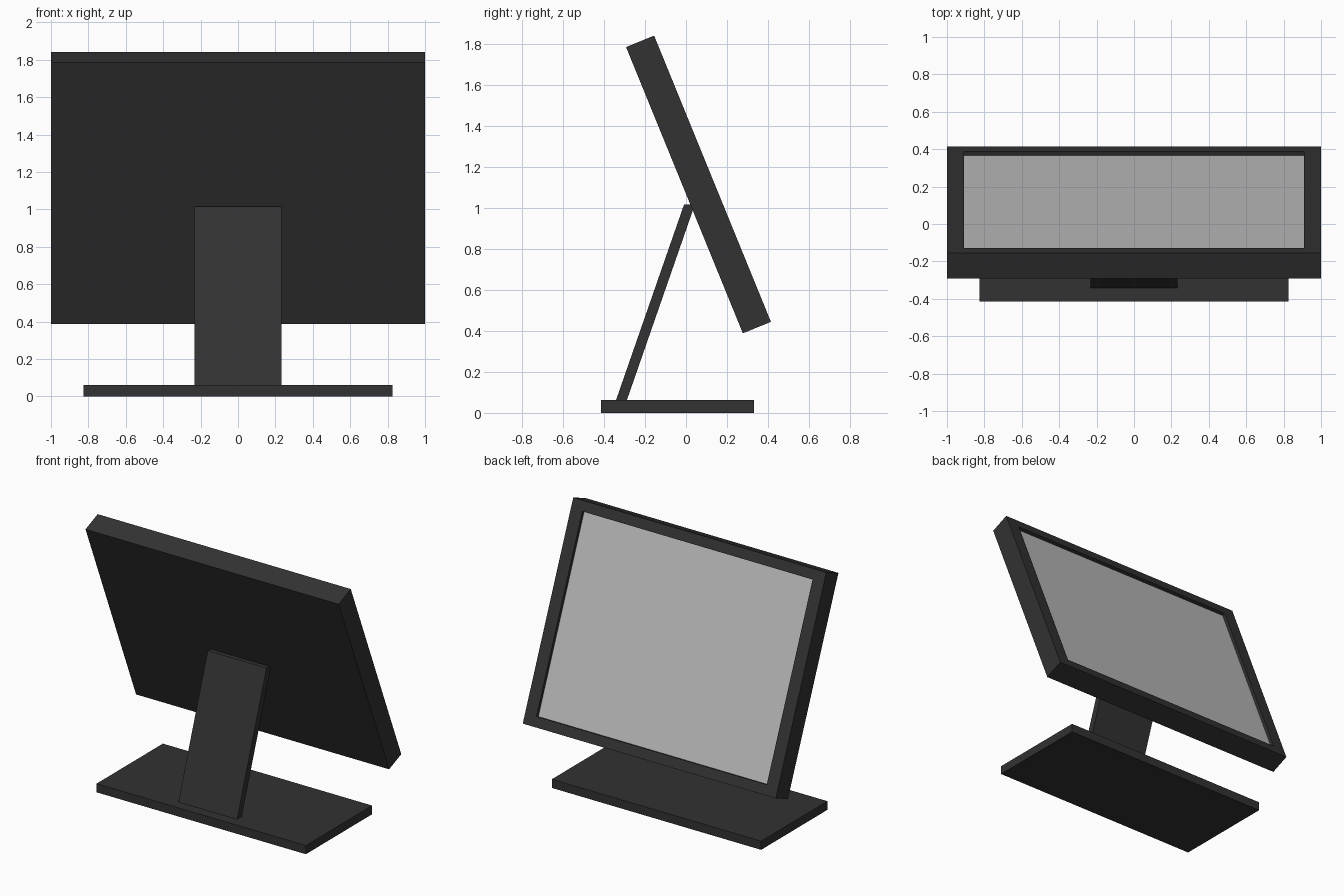
import bpy, bmesh, math
from mathutils import Matrix, Vector

if "Cube" in bpy.data.objects:
    bpy.data.objects.remove(bpy.data.objects["Cube"])


def material(name, value):
    m = bpy.data.materials.new(name)
    m.diffuse_color = (value, value, value, 1)
    m.use_nodes = True
    m.node_tree.nodes["Principled BSDF"].inputs["Base Color"].default_value = m.diffuse_color
    return m


dark = material("dark plastic", 0.032)
grey = material("screen grey", 0.50)


def finish(name, bm, mats):
    bmesh.ops.recalc_face_normals(bm, faces=bm.faces[:])
    me = bpy.data.meshes.new(name)
    bm.to_mesh(me)
    bm.free()
    for m in mats:
        me.materials.append(m)
    ob = bpy.data.objects.new(name, me)
    bpy.context.collection.objects.link(ob)
    return ob


def side_profile(name, pts, half_width):
    """Extrude a (y, z) side profile across x."""
    bm = bmesh.new()
    face = bm.faces.new([bm.verts.new((-half_width, y, z)) for y, z in pts])
    ext = bmesh.ops.extrude_face_region(bm, geom=[face])
    verts = [g for g in ext["geom"] if isinstance(g, bmesh.types.BMVert)]
    bmesh.ops.translate(bm, verts=verts, vec=(2 * half_width, 0, 0))
    return finish(name, bm, [dark])


# Base plate and leaning stand with level ends
side_profile("base", [(-0.415, 0), (0.333, 0), (0.333, 0.062), (-0.415, 0.062)], 0.827)
side_profile("stand", [(-0.343, 0.058), (-0.290, 0.058), (0.043, 1.016), (-0.010, 1.016)], 0.232)

# Tilted display housing with a recessed screen
W, T, H = 2.0, 0.148, 1.509
bm = bmesh.new()
bmesh.ops.create_cube(bm, size=1, matrix=Matrix.Diagonal((W, T, H, 1)))
bm.normal_update()
screen = max(bm.faces, key=lambda f: f.normal.y)
bmesh.ops.inset_region(bm, faces=[screen], thickness=0.05)
for v in screen.verts:  # bezel is wider at the sides
    v.co.x = math.copysign(W / 2 - 0.09, v.co.x)
    v.co.z = math.copysign(H / 2 - 0.07, v.co.z)
# Sink the screen, leaving dark recess walls
ret = bmesh.ops.extrude_discrete_faces(bm, faces=[screen])
screen = ret["faces"][0]
bmesh.ops.translate(bm, verts=screen.verts[:], vec=(0, -0.023, 0))
screen.material_index = 1
display = finish("display", bm, [dark, grey])
display.location = Vector((0, 0.061, 1.115))
display.rotation_euler.x = math.radians(22.2)
